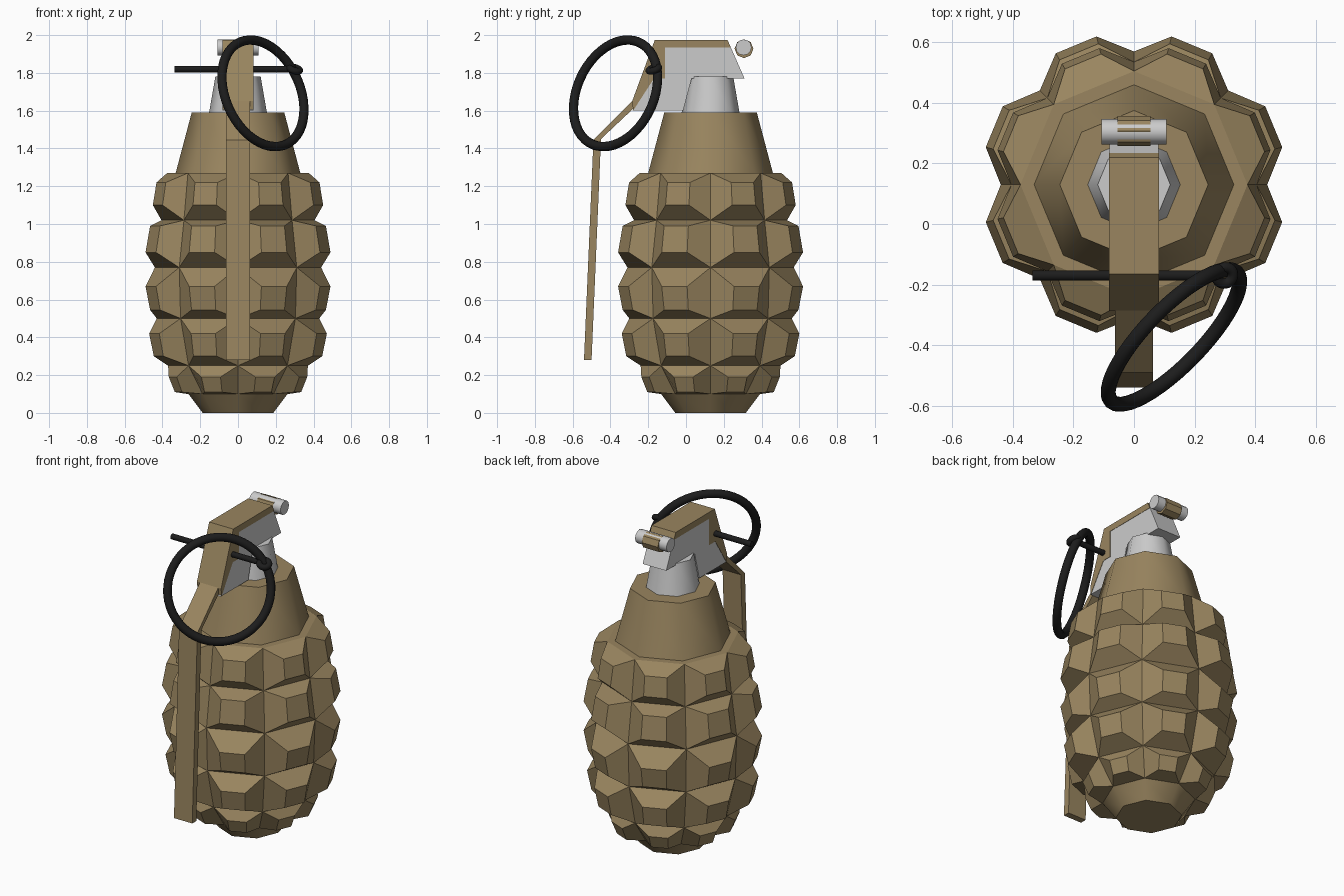
import bpy, bmesh, math
from mathutils import Vector

if "Cube" in bpy.data.objects:
    bpy.data.objects.remove(bpy.data.objects["Cube"])

CY = 0.13  # body axis sits slightly behind the origin


def material(name, rgb):
    m = bpy.data.materials.new(name)
    m.diffuse_color = (*rgb, 1)
    m.use_nodes = True
    m.node_tree.nodes["Principled BSDF"].inputs["Base Color"].default_value = m.diffuse_color
    return m


TAN = material("tan_paint", (0.32, 0.235, 0.115))
BLACK = material("black_steel", (0.012, 0.012, 0.012))


def finish(ob, name, mat=None, smooth=None):
    ob.name = name
    if mat:
        ob.data.materials.append(mat)
    if smooth:
        bpy.ops.object.select_all(action='DESELECT')
        ob.select_set(True)
        bpy.context.view_layer.objects.active = ob
        bpy.ops.object.shade_smooth_by_angle(angle=math.radians(smooth))
    return ob


def from_bmesh(bm, name, mat=None):
    bmesh.ops.recalc_face_normals(bm, faces=bm.faces)
    me = bpy.data.meshes.new(name)
    bm.to_mesh(me)
    bm.free()
    ob = bpy.data.objects.new(name, me)
    bpy.context.collection.objects.link(ob)
    return finish(ob, name, mat)


def frustum(name, z0, r0, z1, r1, mat=None):
    bpy.ops.mesh.primitive_cone_add(vertices=8, radius1=r0, radius2=r1, depth=z1 - z0,
                                    location=(0, CY, (z0 + z1) / 2))
    return finish(bpy.context.object, name, mat, 50)


def rod(name, x0, x1, y, z, r, sides, mat=None, smooth=None):
    bpy.ops.mesh.primitive_cylinder_add(vertices=sides, radius=r, depth=x1 - x0,
                                        location=((x0 + x1) / 2, y, z),
                                        rotation=(0, math.pi / 2, 0))
    return finish(bpy.context.object, name, mat, smooth)


def prism(name, profile, half, mat=None):
    """Extrude a side (y, z) profile across x."""
    bm = bmesh.new()
    f = bm.faces.new([bm.verts.new((-half, y, z)) for y, z in profile])
    ext = bmesh.ops.extrude_face_region(bm, geom=[f])["geom"]
    bmesh.ops.translate(bm, vec=(2 * half, 0, 0),
                        verts=[v for v in ext if isinstance(v, bmesh.types.BMVert)])
    return from_bmesh(bm, name, mat)


def torus(name, loc, normal, major, minor, seg, mseg):
    bpy.ops.mesh.primitive_torus_add(location=loc, major_radius=major, minor_radius=minor,
                                     major_segments=seg, minor_segments=mseg)
    ob = bpy.context.object
    ob.rotation_euler = Vector(normal).to_track_quat('Z', 'Y').to_euler()
    return finish(ob, name, BLACK, 60)


# Segmented body: groove rings (z, r) with a raised block in every cell
GROOVES = [(0.10, 0.265), (0.25, 0.37), (0.50, 0.43), (0.77, 0.44), (1.02, 0.405), (1.27, 0.375)]
BLOCKS = [(0.11, 0.345, 0.19, 0.378), (0.30, 0.46, 0.42, 0.485), (0.545, 0.48, 0.67, 0.505),
          (0.85, 0.505, 0.99, 0.48), (1.10, 0.465, 1.22, 0.445)]
bm = bmesh.new()


def polar(r, deg, z):
    a = math.radians(deg)
    return bm.verts.new((r * math.cos(a), CY + r * math.sin(a), z))


rings = [[polar(r, 45 * k, z) for k in range(8)] for z, r in GROOVES]
for i, (zb, rb, zt, rt) in enumerate(BLOCKS):
    for k in range(8):
        n = (k + 1) % 8
        cell = [rings[i][k], rings[i][n], rings[i + 1][n], rings[i + 1][k]]
        a0, a1 = 45 * k + 14.2, 45 * k + 30.8
        top = [polar(rb, a0, zb), polar(rb, a1, zb), polar(rt, a1, zt), polar(rt, a0, zt)]
        bm.faces.new(top)
        for e in range(4):
            g = (e + 1) % 4
            bm.faces.new((cell[e], cell[g], top[g], top[e]))
bm.faces.new(rings[0])
bm.faces.new(rings[-1])
from_bmesh(bm, "segmented_body", TAN)

# Base, neck and fuse plug
frustum("base", 0.0, 0.187, 0.10, 0.262, TAN)
frustum("neck", 1.27, 0.33, 1.59, 0.245, TAN)
frustum("fuse_plug", 1.59, 0.153, 1.78, 0.12)

# Fuse head
prism("fuse_head", [(-0.285, 1.60), (-0.015, 1.60), (0.03, 1.77), (0.31, 1.77), (0.235, 1.94),
                    (-0.11, 1.94), (-0.11, 1.77), (-0.17, 1.77)], 0.081)

# Safety lever: wide cap over the head, narrow handle below
prism("lever_cap", [(0.22, 1.975), (-0.165, 1.975), (-0.285, 1.65), (-0.28, 1.60), (-0.17, 1.77),
                    (-0.11, 1.77), (-0.11, 1.935), (0.237, 1.935)], 0.083, TAN)
prism("lever_handle", [(-0.28, 1.655), (-0.49, 1.445), (-0.54, 0.28), (-0.50, 0.28),
                       (-0.45, 1.45), (-0.28, 1.61)], 0.063, TAN)

# Hinge pin with the lever's curled end
rod("hinge_pin", -0.108, 0.108, 0.305, 1.935, 0.042, 12, smooth=40)
rod("lever_curl", -0.055, 0.055, 0.307, 1.928, 0.05, 8, TAN)

# Pull pin, its eyelet and the ring
rod("pull_pin", -0.335, 0.275, -0.17, 1.82, 0.017, 12, BLACK, 40)
torus("pin_eyelet", (0.30, -0.17, 1.82), (0.25, -0.3, 0.9), 0.028, 0.018, 20, 10)
torus("pull_ring", (0.132, -0.373, 1.692), (0.68, -0.66, 0.31), 0.297, 0.025, 48, 12)
